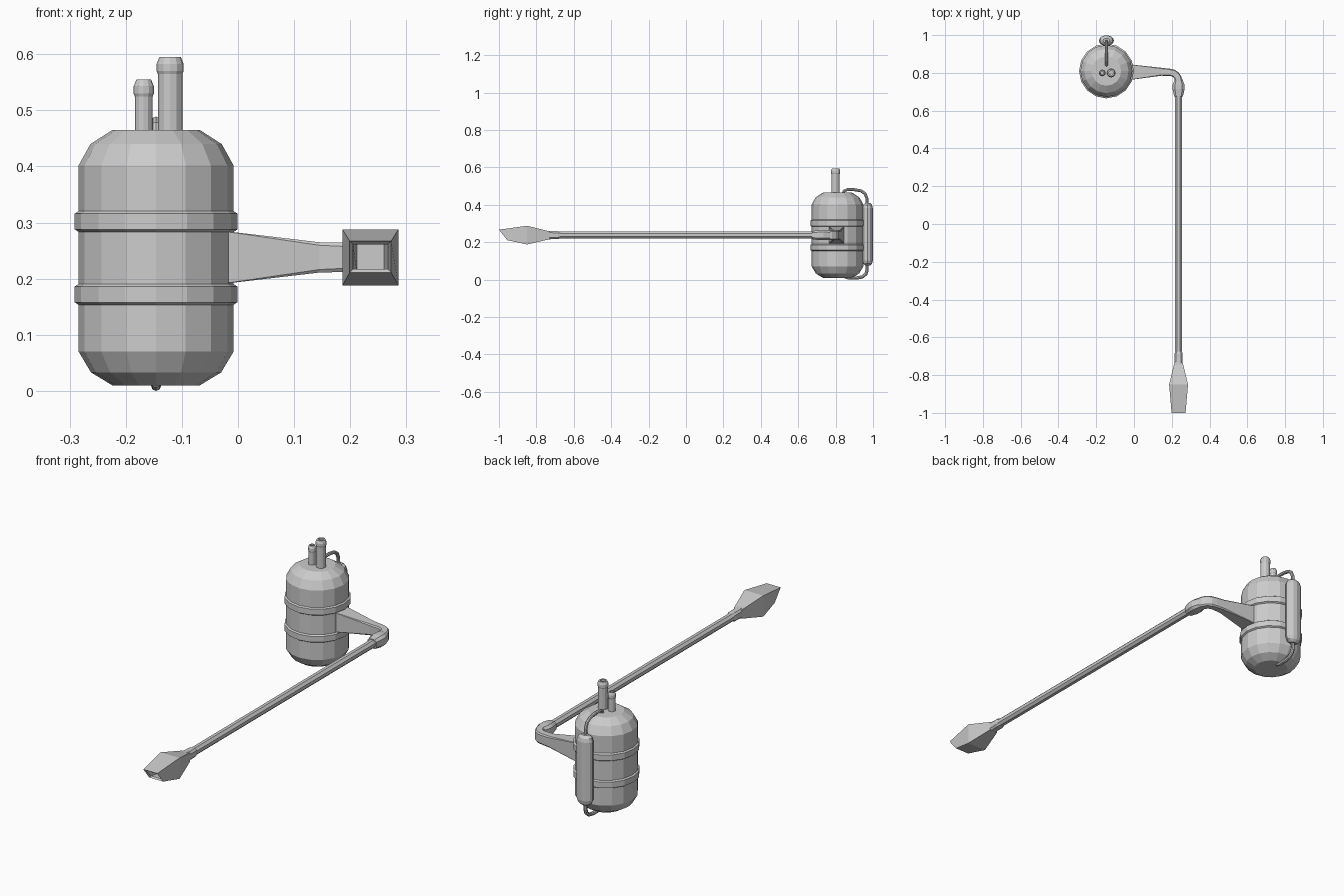
import bpy, bmesh, math
from mathutils import Vector

if "Cube" in bpy.data.objects:
    bpy.data.objects.remove(bpy.data.objects["Cube"])

CX, CY = -0.146, 0.81      # main tank axis
WX, WZ = 0.236, 0.238      # wand axis


def loft(name, rings, close=True):
    """Skin a list of equal-length point rings into a capped solid."""
    bm = bmesh.new()
    vs = [[bm.verts.new(p) for p in r] for r in rings]
    n = len(vs[0])
    for a, b in zip(vs, vs[1:]):
        for i in range(n):
            j = (i + 1) % n
            bm.faces.new((a[i], a[j], b[j], b[i]))
    if close:
        bm.faces.new(vs[0])
        bm.faces.new(vs[-1])
    bmesh.ops.recalc_face_normals(bm, faces=bm.faces)
    me = bpy.data.meshes.new(name)
    bm.to_mesh(me)
    bm.free()
    ob = bpy.data.objects.new(name, me)
    bpy.context.collection.objects.link(ob)
    return ob


def turned(name, x, y, profile, sides, sy=1.0, close=True):
    """Vertical lathe from (radius, z) pairs; sy flattens it along y."""
    ang = [2 * math.pi * i / sides for i in range(sides)]
    return loft(name, [[(x + r * math.cos(a), y + sy * r * math.sin(a), z) for a in ang]
                       for r, z in profile], close)


def section(x, y, turn, hw, hz, chamfer):
    """Chamfered rectangle across a horizontal path heading at angle turn."""
    side = Vector((-math.sin(turn), math.cos(turn), 0))
    c = chamfer
    uv = [(1, 1 - c), (1 - c, 1), (c - 1, 1), (-1, 1 - c),
          (-1, c - 1), (c - 1, -1), (1 - c, -1), (1, c - 1)]
    return [Vector((x, y, WZ)) + side * u * hw + Vector((0, 0, v * hz)) for u, v in uv]


def hose(name, pts, radius, sides=8):
    """Round tube swept along points in the plane x = CX."""
    pts = [Vector((CX, y, z)) for y, z in pts]
    rings = []
    for i, p in enumerate(pts):
        t = (pts[min(i + 1, len(pts) - 1)] - pts[max(i - 1, 0)]).normalized()
        u = Vector((1, 0, 0))
        v = t.cross(u)
        rings.append([p + radius * (u * math.cos(k * math.tau / sides) + v * math.sin(k * math.tau / sides))
                      for k in range(sides)])
    loft(name, rings)


# main tank with stepped domes
turned("main_tank", CX, CY, [(.078, .01), (.116, .033), (.138, .07), (.138, .402),
                             (.117, .44), (.078, .465)], 16)

# two reinforcing bands
for label, z in (("lower", .172), ("upper", .302)):
    turned(label + "_band", CX, CY, [(.136, z - .02), (.145, z - .014), (.145, z + .014), (.136, z + .02)], 16)

# two top pipes with open collars
for label, x, r, top in (("small", -.168, .016, .555), ("large", -.121, .022, .595)):
    c = r + .002
    turned(label + "_pipe", x, .80, [(r, .45), (r, top - .03), (c, top - .025), (c, top - .012),
                                     (r - .003, top), (r * .5, top), (r * .5, top - .03)], 12)

# flattened rear cylinder
turned("rear_cylinder", CX, .971, [(.018, .075), (.034, .086), (.04, .103), (.04, .382),
                                   (.034, .399), (.018, .41)], 12, sy=.7)

# hoses joining rear cylinder to the main tank
hose("upper_hose", [(.968, .40), (.967, .435), (.957, .46), (.935, .475), (.90, .481),
                    (.862, .481), (.845, .474), (.838, .45)], .008)
hose("lower_hose", [(.968, .085), (.968, .05), (.962, .03), (.943, .015), (.915, .009),
                    (.87, .009), (.855, .013), (.848, .03)], .009)

# tapered bracket arm that bends toward the front
arm = [section(-.05, .804, 0, .044, .049, .02), section(-.012, .804, 0, .04, .0455, .02),
       section(.145, .806, 0, .021, .027, .2), section(.19, .803, 0, .019, .026, .25)]
for k in range(1, 5):
    a = k * math.pi / 8
    arm.append(section(.19 + .046 * math.sin(a), .757 + .046 * math.cos(a), -a, .019, .026, .25))
loft("bracket_arm", arm)


def along_wand(name, stations, chamfer):
    loft(name, [section(WX, y, -math.pi / 2, w, h, chamfer) for y, w, h in stations])


# wand coupling, long tube and nozzle ferrule
along_wand("wand_coupling", [(.77, .019, .025), (.735, .032, .027), (.715, .032, .027), (.675, .023, .022)], .4)
along_wand("wand_tube", [(.70, .0185, .0185), (-.70, .0185, .0185)], .586)
along_wand("nozzle_ferrule", [(-.67, .016, .016), (-.685, .021, .021), (-.71, .021, .021), (-.75, .021, .024)], .4)


# flared nozzle with slanted, hollow mouth
def square(y_top, y_bottom, hw, z_bottom, z_top):
    return [(WX - hw, y_bottom, z_bottom), (WX + hw, y_bottom, z_bottom),
            (WX + hw, y_top, z_top), (WX - hw, y_top, z_top)]


loft("nozzle", [square(-.73, -.73, .021, .216, .258), square(-.85, -.85, .05, .188, .288),
                square(-1.0, -.955, .037, .211, .267), square(-.992, -.948, .031, .217, .261),
                square(-.87, -.87, .024, .212, .262)])
